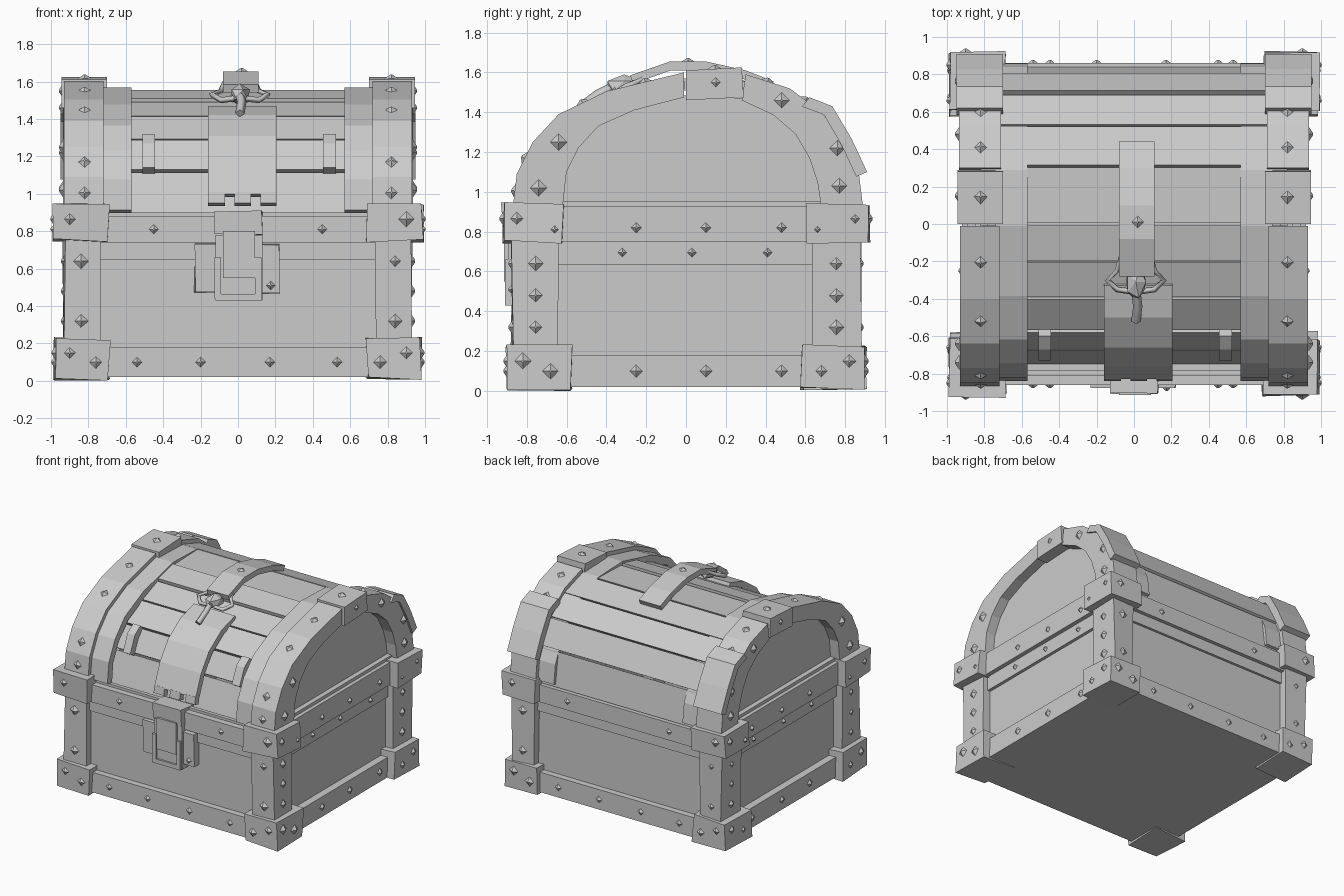
import bpy, bmesh, math, random
from mathutils import Vector

random.seed(4)
if "Cube" in bpy.data.objects:
    bpy.data.objects.remove(bpy.data.objects["Cube"])

grey = bpy.data.materials.new("plain grey")
grey.use_nodes = True
COLOUR = (0.6, 0.6, 0.6, 1)
grey.diffuse_color = COLOUR
grey.node_tree.nodes["Principled BSDF"].inputs["Base Color"].default_value = COLOUR


def finish(name, bm):
    bmesh.ops.recalc_face_normals(bm, faces=bm.faces)
    mesh = bpy.data.meshes.new(name)
    bm.to_mesh(mesh)
    bm.free()
    mesh.materials.append(grey)
    ob = bpy.data.objects.new(name, mesh)
    bpy.context.collection.objects.link(ob)
    return ob


def box(name, x, y, z, wear=0.0):
    """Box from three (low, high) ranges, with slightly knocked corners."""
    bm = bmesh.new()
    bmesh.ops.create_cube(bm, size=1)
    for v in bm.verts:
        for i, (a, b) in enumerate((x, y, z)):
            v.co[i] = (a + b) / 2 + v.co[i] * (b - a) + random.uniform(-wear, wear)
    return finish(name, bm)


def prism(name, outline, x0, x1):
    """Outline of (y, z) points pushed along x."""
    bm = bmesh.new()
    face = bm.faces.new([bm.verts.new((x0, y, z)) for y, z in outline])
    new = bmesh.ops.extrude_face_region(bm, geom=[face])["geom"]
    bmesh.ops.translate(bm, vec=(x1 - x0, 0, 0),
                        verts=[g for g in new if isinstance(g, bmesh.types.BMVert)])
    return finish(name, bm)


def sheet(path, t):
    """Close a (y, z) path into an outline of thickness t, growing inward."""
    centre = Vector((0, 0.7))
    inner = []
    for p in path:
        p = Vector(p)
        inner.append(tuple(p + (centre - p).normalized() * t))
    return list(path) + inner[::-1]


def stud(pos, normal, r=0.042):
    """Low four-sided pyramid nail head."""
    bm = bmesh.new()
    bmesh.ops.create_cone(bm, cap_ends=True, segments=4, radius1=r,
                          radius2=0.006, depth=0.024)
    q = Vector(normal).to_track_quat("Z", "Y")
    for v in bm.verts:
        v.co = q @ v.co + Vector(pos)
    finish("stud", bm)


def tube(name, points, r):
    cu = bpy.data.curves.new(name, "CURVE")
    cu.dimensions = "3D"
    cu.bevel_depth = r
    cu.bevel_resolution = 0
    cu.use_fill_caps = True
    sp = cu.splines.new("POLY")
    sp.points.add(len(points) - 1)
    for p, co in zip(sp.points, points):
        p.co = (*co, 1)
    cu.materials.append(grey)
    bpy.context.collection.objects.link(bpy.data.objects.new(name, cu))


# Body walls and floor
box("floor", (-0.9, 0.9), (-0.84, 0.85), (0.02, 0.06))
for s in (-1, 1):
    box("end_wall", sorted((s * 0.83, s * 0.86)), (-0.8, 0.82), (0.05, 0.9))
    box("long_wall", (-0.85, 0.85), sorted((s * 0.78, s * 0.81)), (0.05, 0.9))

# Rails around the base and the rim
for s in (-1, 1):
    box("base_rail_end", sorted((s * 0.8, s * 0.92)), (-0.7, 0.7), (0.02, 0.18))
    box("base_rail_long", (-0.75, 0.75), sorted((s * 0.76, s * 0.86)), (0.02, 0.18))
    box("rim_rail_end", sorted((s * 0.8, s * 0.92)), (-0.7, 0.7), (0.75, 0.93))
    box("rim_lip_end", sorted((s * 0.78, s * 0.89)), (-0.7, 0.7), (0.9, 0.955))
    box("rim_rail_long", (-0.75, 0.75), sorted((s * 0.72, s * 0.86)), (0.74, 0.88))
    box("under_rail_end", sorted((s * 0.8, s * 0.885)), (-0.7, 0.7), (0.635, 0.75))
    box("under_rail_long", (-0.75, 0.75), sorted((s * 0.76, s * 0.83)), (0.65, 0.74))
    for y in (-0.25, 0.1, 0.48):
        stud((s * 0.925, y, 0.1), (s, 0, 0))
        stud((s * 0.925, y, 0.82), (s, 0, 0), 0.034)
        stud((s * 0.89, y - 0.07, 0.695), (s, 0, 0), 0.03)
    for x in (-0.54, -0.2, 0.17, 0.53):
        stud((x, s * 0.865, 0.1), (0, s, 0), 0.036)
    for x in (-0.45, 0.45):
        stud((x, s * 0.865, 0.81), (0, s, 0), 0.034)

# Corner posts and caps
for sx in (-1, 1):
    for sy in (-1, 1):
        def corner(name, x, y, z):
            box(name, sorted((sx * x[0], sx * x[1])), sorted((sy * y[0], sy * y[1])), z, 0.01)
        corner("corner_post", (0.74, 0.93), (0.64, 0.875), (0.15, 0.8))
        corner("base_corner", (0.69, 0.98), (0.58, 0.9), (0.01, 0.225))
        corner("rim_corner", (0.69, 0.985), (0.615, 0.92), (0.75, 0.94))
        for z in (0.32, 0.48, 0.64):
            stud((sx * 0.935, sy * 0.755, z), (sx, 0, 0))
            if z != 0.48:
                stud((sx * 0.84, sy * 0.88, z), (0, sy, 0))
        for u, z in ((0.14, 0.15), (0.0, 0.1)):
            stud((sx * (0.76 + u), sy * 0.905, z), (0, sy, 0))
            stud((sx * 0.985, sy * (0.68 + u), z), (sx, 0, 0))
        stud((sx * 0.9, sy * 0.925, 0.865), (0, sy, 0))
        stud((sx * 0.99, sy * 0.85, 0.865), (sx, 0, 0))
        stud((sx * 0.99, sy * 0.66, 0.81), (sx, 0, 0), 0.032)

# Lid planks with narrow gaps
lid = [(-0.75, 0.87), (-0.67, 1.12), (-0.57, 1.29), (-0.4, 1.42), (-0.2, 1.5),
       (0, 1.55), (0.31, 1.56), (0.53, 1.49), (0.7, 1.36), (0.8, 1.16), (0.84, 0.88)]
for a, b in zip(lid, lid[1:]):
    a, b = Vector(a), Vector(b)
    d = (b - a).normalized() * 0.007
    lift = random.uniform(-0.008, 0.012)
    n = Vector((-d.y, d.x)).normalized() * lift
    prism("lid_plank", sheet([tuple(a + d + n), tuple(b - d + n)], 0.04), -0.82, 0.82)

# Arched bands at both ends of the lid, in three sections
outer = [(-0.87, 0.92), (-0.85, 1.09), (-0.77, 1.25), (-0.64, 1.39), (-0.4, 1.505),
         (-0.01, 1.6), (0.3, 1.59), (0.52, 1.52), (0.68, 1.4), (0.79, 1.25),
         (0.87, 1.08), (0.89, 0.92)]
inner = [(-0.62, 0.92), (-0.6, 1.1), (-0.54, 1.22), (-0.44, 1.33), (-0.26, 1.41),
         (-0.01, 1.475), (0.28, 1.46), (0.44, 1.385), (0.55, 1.29), (0.62, 1.17),
         (0.66, 1.05), (0.68, 0.92)]
trim = [(y * 0.965, 0.7 + (z - 0.7) * 0.965) for y, z in outer]
for s in (-1, 1):
    prism("arch_front", outer[:6] + inner[:6][::-1], s * 0.72, s * 0.93)
    prism("arch_back", outer[6:] + inner[6:][::-1], s * 0.71, s * 0.935)
    prism("arch_keystone", [(0, 1.61), (0.28, 1.625), (0.29, 1.475), (0, 1.46)], s * 0.7, s * 0.945)
    prism("arch_trim", sheet(trim, 0.06), s * 0.57, s * 0.74)
    prism("lid_end_panel", [(y * 1.05, z + 0.01) for y, z in inner], s * 0.82, s * 0.85)
    # Bent plate on the back shoulder of the arch
    prism("shoulder_plate", sheet([(0.62, 1.475), (0.735, 1.43), (0.83, 1.27), (0.91, 1.1)], 0.06),
          s * 0.7, s * 0.95)
    for i, (a, b) in enumerate(zip(outer, outer[1:])):
        a, b = Vector(a), Vector(b)
        m, d = (a + b) / 2, (b - a).normalized()
        n = Vector((-d.y, d.x))
        m += n * (0.03 if i in (5, 8, 9) else 0.006)
        if i not in (2, 10):
            stud((s * 0.82, m.x, m.y), (0, n.x, n.y))
    for y, z in ((-0.74, 1.02), (-0.64, 1.25), (0.15, 1.55), (0.48, 1.46), (0.76, 1.22), (0.77, 1.03)):
        stud((s * 0.945, y, z), (s, 0, 0))
    # Small clasps on the front of the lid
    prism("lid_clasp", sheet([(-0.6, 1.32), (-0.67, 1.27), (-0.73, 1.14)], 0.06),
          s * 0.45 + 0.005, s * 0.45 + 0.075 if s > 0 else s * 0.45 - 0.06)

# Centre strap over the top and hanging hasp with teeth
prism("top_strap", sheet([(0.44, 1.555), (0.3, 1.61), (0.1, 1.655), (-0.08, 1.655),
                          (-0.28, 1.585)], 0.045), -0.08, 0.11)
prism("hasp_plate", sheet([(-0.33, 1.47), (-0.5, 1.42), (-0.66, 1.31), (-0.76, 1.17),
                           (-0.83, 1.0)], 0.05), -0.16, 0.205)
for x0, x1 in ((-0.16, -0.07), (-0.02, 0.07), (0.12, 0.205)):
    prism("hasp_tooth", sheet([(-0.83, 1.01), (-0.84, 0.95)], 0.05), x0, x1)
stud((0.02, 0.01, 1.66), (0, 0, 1))

# Carved ornament where strap and hasp meet
bm = bmesh.new()
bmesh.ops.create_icosphere(bm, subdivisions=1, radius=1)
for v in bm.verts:
    v.co = Vector((0.01 + v.co.x * 0.06, -0.31 + v.co.y * 0.1, 1.53 + v.co.z * 0.06))
finish("ornament_head", bm)
tube("ornament_tail", [(0.01, -0.36, 1.53), (0.02, -0.44, 1.49), (0.01, -0.52, 1.43)], 0.025)
for s in (-1, 1):
    tube("ornament_wing", [(0.01 + s * x, y, z) for x, y, z in (
        (0.03, -0.36, 1.51), (0.1, -0.35, 1.5), (0.15, -0.3, 1.53),
        (0.1, -0.25, 1.55), (0.07, -0.15, 1.61))], 0.016)

# Lock on the front rim
box("lock_plate", (-0.23, 0.225), (-0.875, -0.8), (0.47, 0.73), 0.006)
box("lock_case", (-0.12, 0.13), (-0.895, -0.82), (0.43, 0.78))
box("lock_tongue", (-0.08, 0.09), (-0.915, -0.85), (0.55, 0.8))
box("lock_hinge", (-0.13, 0.13), (-0.9, -0.76), (0.78, 0.905), 0.006)
for s in (-1, 1):
    box("lock_side_bar", sorted((s * 0.09, s * 0.125)), (-0.91, -0.85), (0.44, 0.66))
box("lock_bottom_bar", (-0.12, 0.125), (-0.91, -0.85), (0.43, 0.465))
stud((0.175, -0.88, 0.51), (0, -1, 0), 0.028)
